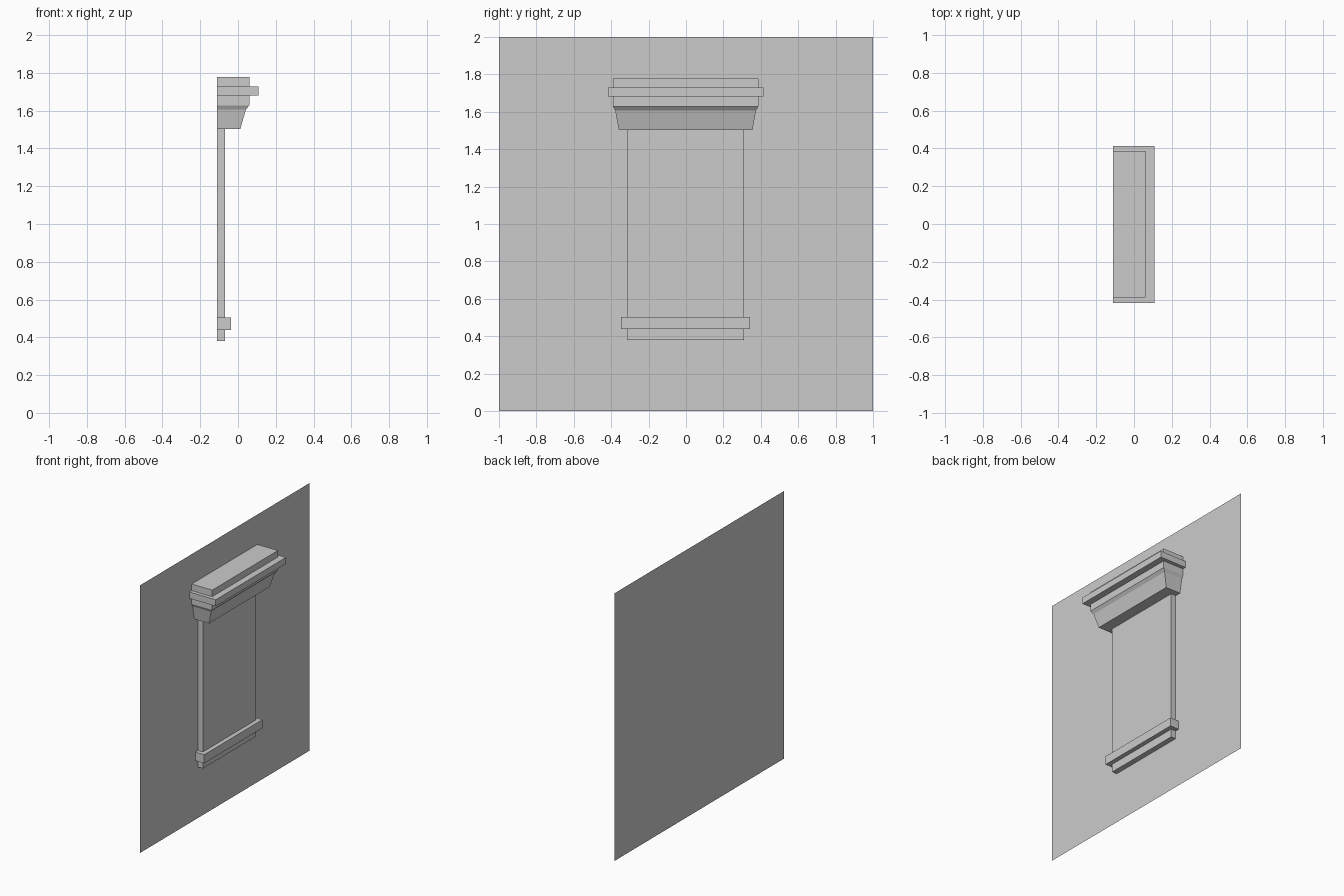
import bpy
import bmesh

if "Cube" in bpy.data.objects:
    bpy.data.objects.remove(bpy.data.objects["Cube"])

WALL_X = -0.11   # plane of the wall
CENTRE_Y = -0.002


def loft(name, rows, top=True, bottom=True):
    """Three-sided moulding against the wall; rows are (z, half width, front x)."""
    bm = bmesh.new()
    rings = []
    for z, w, x in rows:
        corners = ((WALL_X, -w), (x, -w), (x, w), (WALL_X, w))
        rings.append([bm.verts.new((px, CENTRE_Y + py, z)) for px, py in corners])
    for a, b in zip(rings, rings[1:]):
        for i in range(3):
            bm.faces.new((a[i], a[i + 1], b[i + 1], b[i]))
    if top:
        bm.faces.new(rings[-1])
    if bottom:
        bm.faces.new(rings[0][::-1])
    mesh = bpy.data.meshes.new(name)
    bm.to_mesh(mesh)
    bm.free()
    obj = bpy.data.objects.new(name, mesh)
    bpy.context.collection.objects.link(obj)
    return obj


# Flat wall sheet
bpy.ops.mesh.primitive_plane_add(size=2, location=(WALL_X, 0, 1),
                                 rotation=(0, 1.5707963, 0))
bpy.context.object.name = "wall"

# Thin raised panel
loft("panel", [(0.38, 0.312, -0.07), (1.503, 0.312, -0.07)], top=False)

# Projecting sill band
loft("sill", [(0.44, 0.344, -0.037), (0.504, 0.344, -0.037)])

# Cornice: tapered bracket, band, projecting ledge and top block
loft("cornice", [
    (1.503, 0.357, 0.012),
    (1.606, 0.376, 0.042),
    (1.628, 0.388, 0.06),
    (1.68, 0.388, 0.06),
    (1.68, 0.415, 0.108),
    (1.728, 0.415, 0.108),
    (1.728, 0.388, 0.06),
    (1.777, 0.388, 0.06),
])
